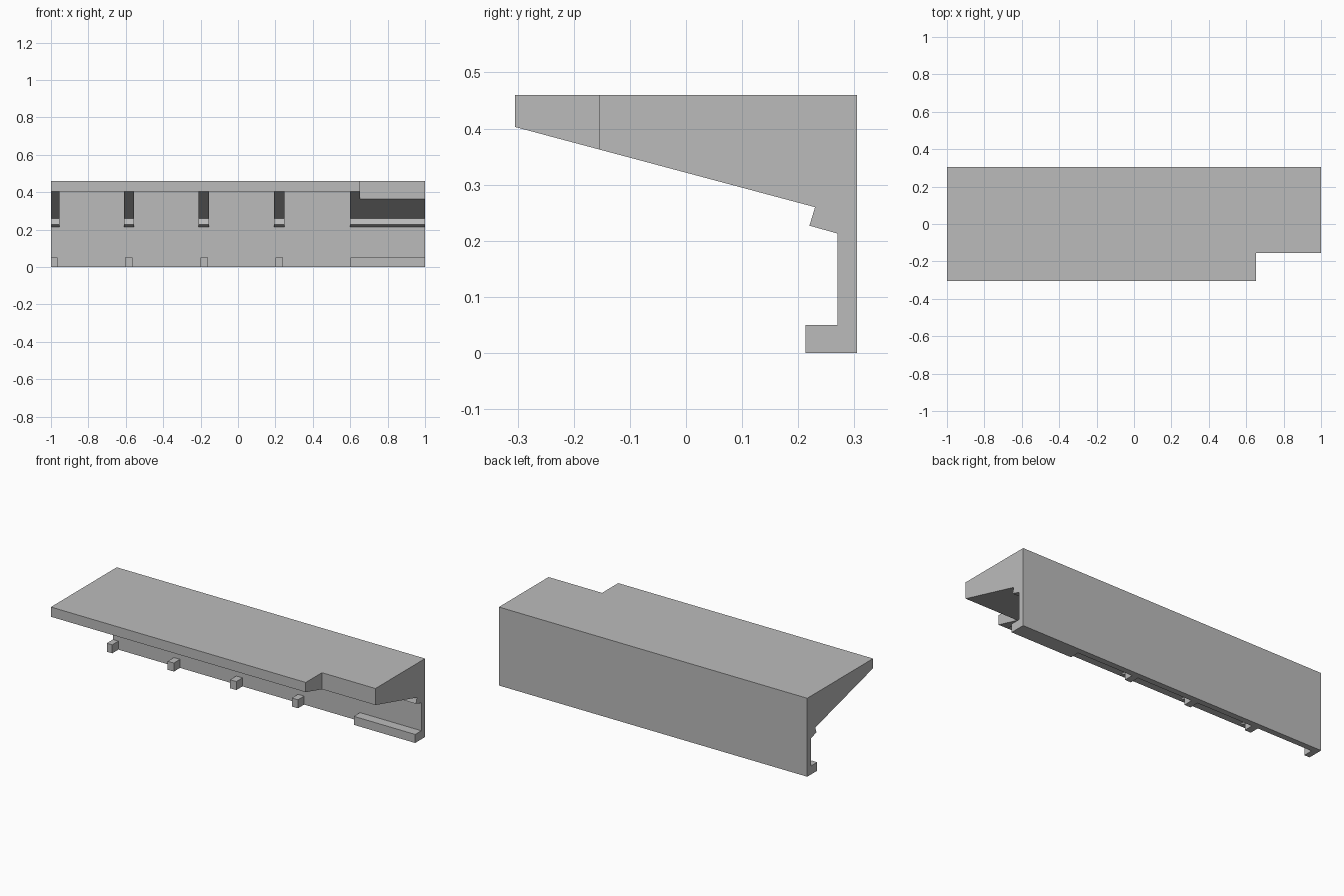
import bpy
import bmesh

# Remove the default cube only
cube = bpy.data.objects.get("Cube")
if cube:
    bpy.data.objects.remove(cube, do_unlink=True)

# Single plain grey finish
GREY = (0.5, 0.5, 0.5, 1.0)
grey = bpy.data.materials.new("plain grey")
grey.use_nodes = True
grey.diffuse_color = GREY
grey.node_tree.nodes["Principled BSDF"].inputs["Base Color"].default_value = GREY

# Shared dimensions
BACK, FRONT, WALL = 0.305, -0.305, 0.27
TOP, UNDER = 0.46, 0.403


def extrude_profile(name, profile, x0, x1):
    """Sweep a (y, z) profile along x into a closed solid."""
    bm = bmesh.new()
    face = bm.faces.new([bm.verts.new((x0, y, z)) for y, z in profile])
    moved = bmesh.ops.extrude_face_region(bm, geom=[face], use_keep_orig=True)
    verts = [v for v in moved["geom"] if isinstance(v, bmesh.types.BMVert)]
    bmesh.ops.translate(bm, verts=verts, vec=(x1 - x0, 0, 0))
    bmesh.ops.recalc_face_normals(bm, faces=bm.faces[:])
    mesh = bpy.data.meshes.new(name)
    bm.to_mesh(mesh)
    bm.free()
    mesh.materials.append(grey)
    obj = bpy.data.objects.new(name, mesh)
    bpy.context.collection.objects.link(obj)
    return obj


def rectangle(y0, y1, z0, z1):
    return [(y0, z0), (y1, z0), (y1, z1), (y0, z1)]


# Top slab and back wall as one L-shaped body
body = extrude_profile("slab_and_back_wall", [
    (BACK, 0), (BACK, TOP), (FRONT, TOP), (FRONT, UNDER), (WALL, UNDER), (WALL, 0)],
    -1, 1)

# Sloping brackets under the slab, the last one wide
bracket_profile = [(FRONT, UNDER), (0.23, 0.26), (0.22, 0.227), (WALL, 0.213), (WALL, UNDER)]
bracket_spans = [(-1, -0.955), (-0.61, -0.555), (-0.21, -0.155), (0.193, 0.248), (0.6, 1)]
for i, (x0, x1) in enumerate(bracket_spans, 1):
    bracket = extrude_profile(f"bracket_{i}", bracket_profile, x0, x1)

# Small feet along the bottom of the wall
foot_spans = [(-1, -0.965), (-0.605, -0.565), (-0.2, -0.16), (0.2, 0.24), (0.602, 1)]
for i, (x0, x1) in enumerate(foot_spans, 1):
    extrude_profile(f"foot_{i}", rectangle(0.213, WALL, 0, 0.05), x0, x1)

# Corner notch cut from the slab and the wide bracket
cutter = extrude_profile("notch_cutter", rectangle(-0.5, -0.155, 0.1, 0.7), 0.653, 1.2)
cutter.hide_render = True
cutter.hide_set(True)
for part in (body, bracket):
    cut = part.modifiers.new("corner notch", 'BOOLEAN')
    cut.operation = 'DIFFERENCE'
    cut.solver = 'EXACT'
    cut.object = cutter
